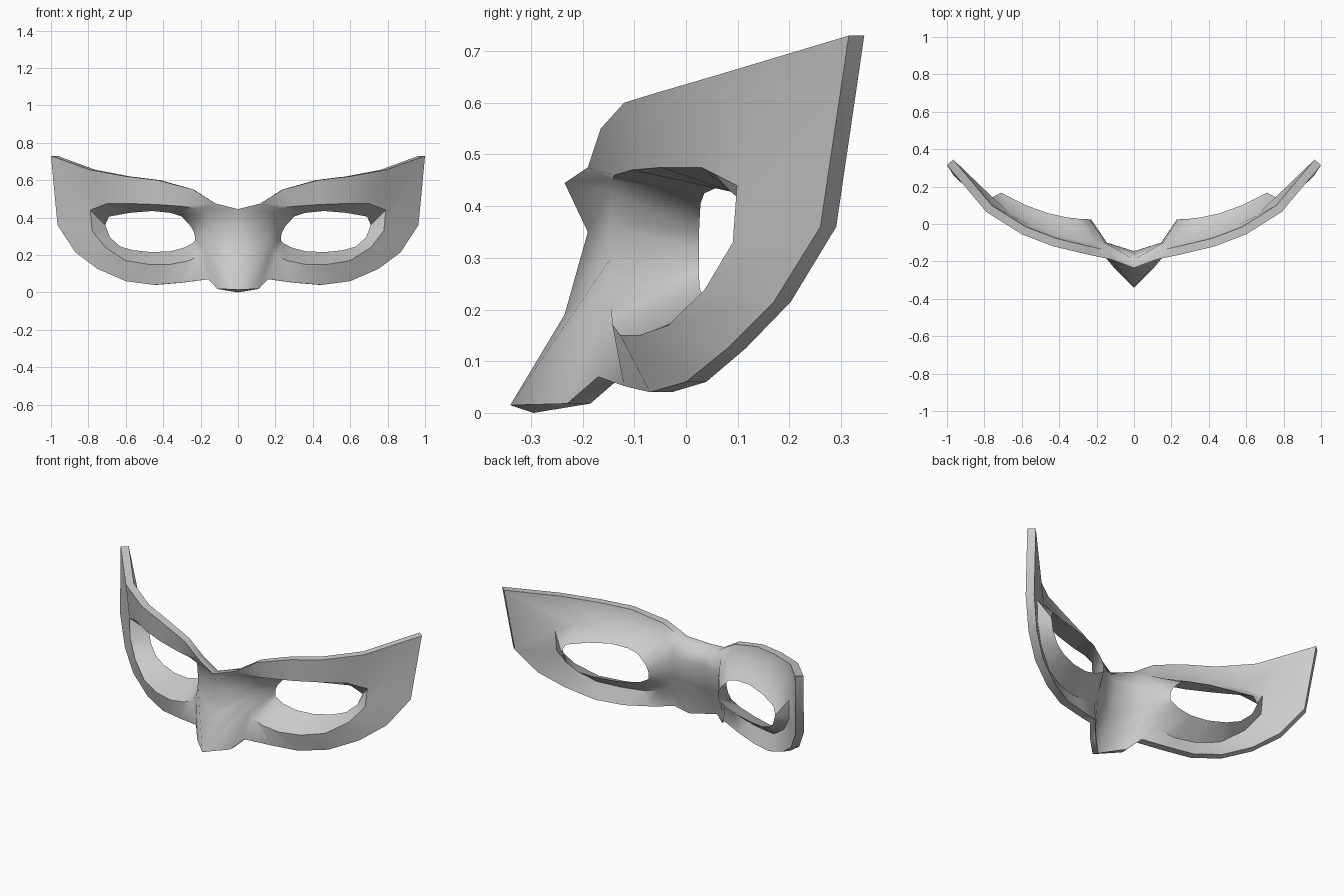
import bpy
import bmesh
import math
from mathutils import Vector

if "Cube" in bpy.data.objects:
    bpy.data.objects.remove(bpy.data.objects["Cube"])

THICKNESS = 0.045

# Outer edge of the left half: bridge, brow, wing tip, cheek, nose
edge = [
    (0, -.235, .445), (.12, -.19, .475), (.24, -.165, .55), (.43, -.12, .6),
    (.6, -.055, .62), (.79, .065, .655), (1, .315, .73), (.965, .26, .36),
    (.87, .17, .215), (.75, .08, .125), (.6, 0, .06), (.45, -.07, .04),
    (.3, -.12, .052), (.16, -.17, .07), (.11, -.23, .018), (0, -.34, .015),
    (0, -.235, .19), (0, -.19, .35),
]
# Fold where the face turns into the eye socket (x, z)
fold = [
    (.17, .43), (.22, .45), (.3, .46), (.44, .47), (.57, .475), (.7, .475),
    (.79, .44), (.78, .33), (.71, .24), (.6, .17), (.48, .15), (.36, .15),
    (.26, .17), (.2, .2), (.18, .23), (.17, .26), (.165, .3), (.165, .36),
]
# Eye opening (x, z)
eye = [
    (.25, .35), (.3, .405), (.36, .425), (.46, .435), (.58, .425), (.69, .405),
    (.71, .36), (.685, .295), (.63, .245), (.56, .225), (.46, .215), (.36, .22),
    (.285, .24), (.24, .265), (.23, .275), (.23, .285), (.23, .3), (.235, .32),
]


def curved(points, start, base, bend):
    """Lay flat points on a sheet that sweeps back towards the temple."""
    return [Vector((x, base + bend * max(x - start, 0) ** 2, z)) for x, z in points]


def inward(p):
    """Shift a front point through the thickness of the sheet."""
    a = math.atan(1.4 * max(p.x - .2, 0))
    return p + Vector((-math.sin(a), math.cos(a), 0)) * THICKNESS


front_edge = [Vector(p) for p in edge]
front_fold = curved(fold, .2, -.145, .7)
eye_rim = curved(eye, .23, .025, .62)
back_edge = [inward(p) for p in front_edge]
back_edge[15].z = 0

# Back of the fold lies a little further from the eye
back_fold = []
for p, r in zip(front_fold, eye_rim):
    away = Vector((p.x - r.x, 0, p.z - r.z)).normalized()
    back_fold.append(inward(p) + away * .02)

# Loft the rings around the eye
bm = bmesh.new()
rings = [[bm.verts.new(p) for p in ring]
         for ring in (front_edge, front_fold, eye_rim, back_fold, back_edge)]
count = len(edge)
for k, ring in enumerate(rings):
    following = rings[(k + 1) % len(rings)]
    for i in range(count):
        j = (i + 1) % count
        on_centre = edge[i][0] == 0 and edge[j][0] == 0
        if following is rings[0] and on_centre:
            continue
        bm.faces.new((ring[i], ring[j], following[j], following[i]))
bmesh.ops.recalc_face_normals(bm, faces=bm.faces)

mesh = bpy.data.meshes.new("eye_mask")
bm.to_mesh(mesh)
bm.free()
mask = bpy.data.objects.new("eye_mask", mesh)
bpy.context.collection.objects.link(mask)

# Plain grey material
grey = bpy.data.materials.new("light_grey")
grey.use_nodes = True
colour = (.6, .6, .6, 1)
grey.diffuse_color = colour
grey.node_tree.nodes["Principled BSDF"].inputs["Base Color"].default_value = colour
mesh.materials.append(grey)

# Other half and smooth shading
mirror = mask.modifiers.new("other_half", 'MIRROR')
mirror.use_clip = True
mirror.merge_threshold = .002
bpy.ops.object.select_all(action='DESELECT')
mask.select_set(True)
bpy.context.view_layer.objects.active = mask
bpy.ops.object.modifier_apply(modifier=mirror.name)
bpy.ops.object.shade_smooth_by_angle(angle=math.radians(55))
